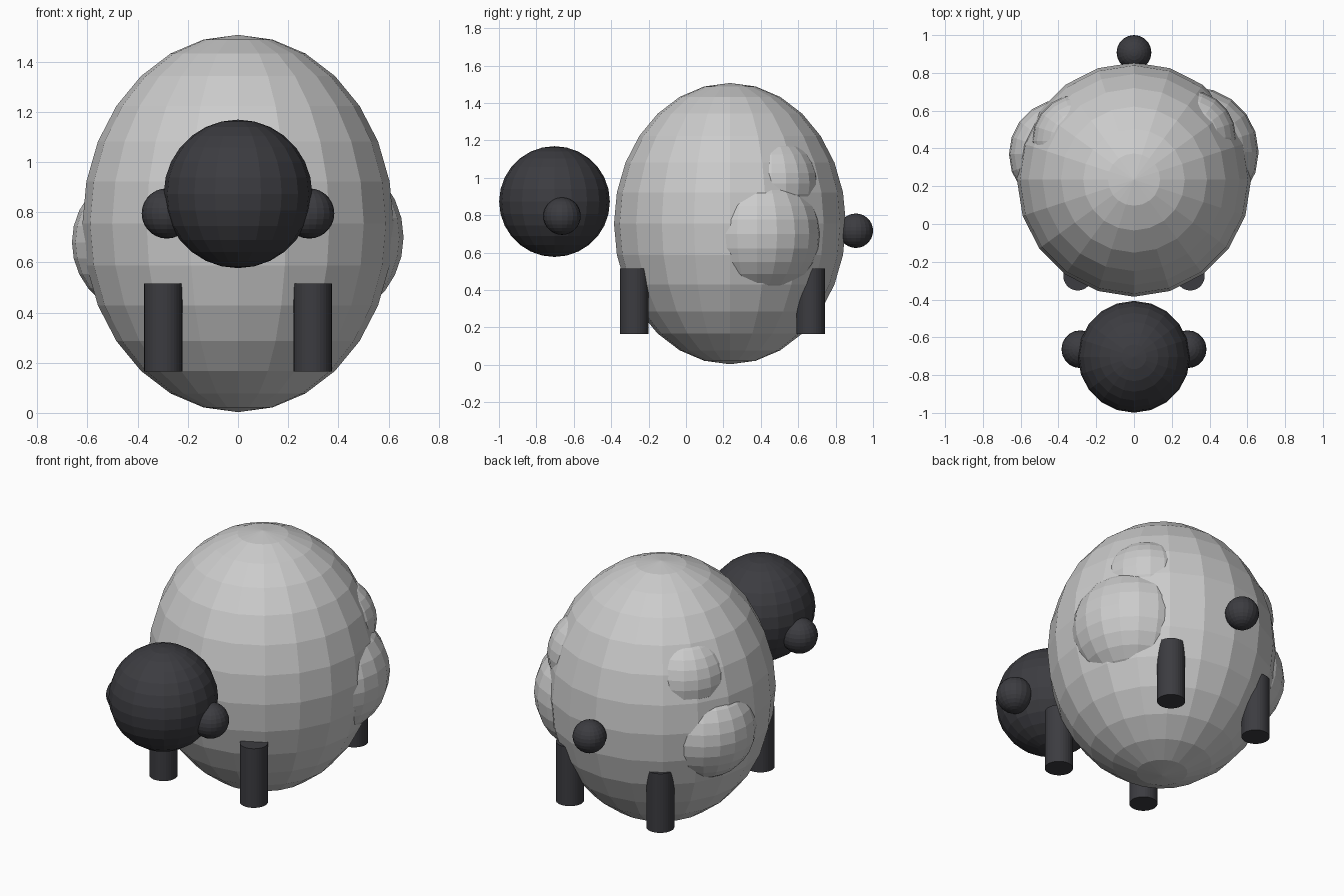
import bpy

if "Cube" in bpy.data.objects:
    bpy.data.objects.remove(bpy.data.objects["Cube"])

dark = bpy.data.materials.new("dark_skin")
dark.diffuse_color = (0.045, 0.045, 0.052, 1)
dark.use_nodes = True
dark.node_tree.nodes["Principled BSDF"].inputs["Base Color"].default_value = dark.diffuse_color


def ball(name, loc, scale, segments=20, rings=14, mat=None):
    """Flat-shaded ellipsoid with the given radii."""
    bpy.ops.mesh.primitive_uv_sphere_add(
        segments=segments, ring_count=rings, radius=1, location=loc)
    ob = bpy.context.object
    ob.name = name
    ob.scale = scale if isinstance(scale, tuple) else (scale,) * 3
    bpy.ops.object.transform_apply(location=False, rotation=False, scale=True)
    if mat:
        ob.data.materials.append(mat)
    return ob


# Woolly body
ball("body", (0, 0.235, 0.755), (0.62, 0.62, 0.752))

# Wool puffs swelling out of the flanks, slightly different on each side
ball("right_large_puff", (0.315, 0.38, 0.70), 0.345)
ball("left_large_puff", (-0.37, 0.37, 0.68), 0.292)
ball("right_small_puff", (0.29, 0.458, 0.969), 0.25)
ball("left_small_puff", (-0.289, 0.44, 1.0), 0.25)

# Head and tail
ball("head", (0, -0.703, 0.873), 0.296, mat=dark)
ball("tail", (0, 0.908, 0.717), 0.092, mat=dark)

# Ears and legs, mirrored left and right
for side, s in (("left", -1), ("right", 1)):
    ball(side + "_ear", (s * 0.284, -0.663, 0.795), 0.1, mat=dark)
    for end, y in (("front", -0.276), ("back", 0.667)):
        bpy.ops.mesh.primitive_cylinder_add(
            vertices=32, radius=0.076, depth=0.352, location=(s * 0.298, y, 0.34))
        leg = bpy.context.object
        leg.name = f"{end}_{side}_leg"
        leg.data.materials.append(dark)
